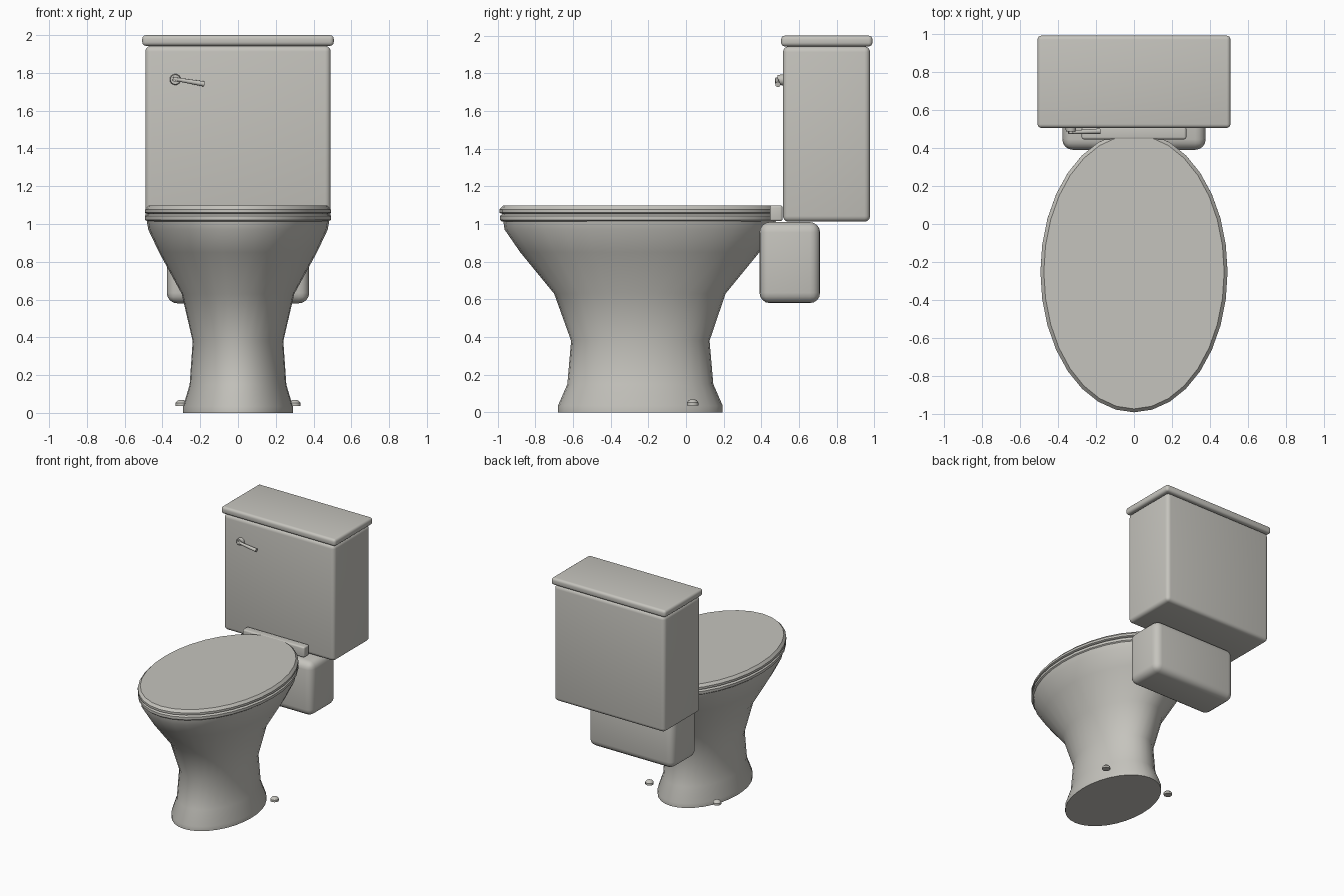
import bpy, bmesh, math
from mathutils import Vector

cube = bpy.data.objects.get("Cube")
if cube:
    bpy.data.objects.remove(cube, do_unlink=True)

COLOUR = (0.56, 0.55, 0.51, 1)
porcelain = bpy.data.materials.new("warm grey porcelain")
porcelain.use_nodes = True
porcelain.diffuse_color = COLOUR
porcelain.node_tree.nodes["Principled BSDF"].inputs["Base Color"].default_value = COLOUR


def finish(name, bm, angle=35):
    bmesh.ops.recalc_face_normals(bm, faces=bm.faces)
    mesh = bpy.data.meshes.new(name)
    bm.to_mesh(mesh)
    bm.free()
    mesh.materials.append(porcelain)
    ob = bpy.data.objects.new(name, mesh)
    bpy.context.collection.objects.link(ob)
    bpy.ops.object.select_all(action='DESELECT')
    ob.select_set(True)
    bpy.context.view_layer.objects.active = ob
    bpy.ops.object.shade_smooth_by_angle(angle=math.radians(angle))
    return ob


def rounded_box(name, low, high, radius):
    low, high = Vector(low), Vector(high)
    bm = bmesh.new()
    bmesh.ops.create_cube(bm, size=1)
    for v in bm.verts:
        v.co = (low + high) / 2 + v.co * (high - low)
    bmesh.ops.bevel(bm, geom=bm.edges[:], offset=radius, segments=4,
                    profile=0.5, affect='EDGES')
    return finish(name, bm)


def oval_loft(name, rings, sides=32, angle=35):
    """Each ring is (height, half width, front y, back y)."""
    bm = bmesh.new()
    loops = []
    for z, rx, front, back in rings:
        loop = []
        for i in range(sides):
            a = math.tau * i / sides
            loop.append(bm.verts.new((rx * math.sin(a),
                        (front + back) / 2 - (back - front) / 2 * math.cos(a), z)))
        loops.append(loop)
    for a, b in zip(loops, loops[1:]):
        for i in range(sides):
            j = (i + 1) % sides
            bm.faces.new((a[i], a[j], b[j], b[i]))
    bm.faces.new(loops[0])
    bm.faces.new(loops[-1])
    return finish(name, bm, angle)


def rod(name, start, end, r1, r2, sides=16):
    start, end = Vector(start), Vector(end)
    axis = end - start
    bm = bmesh.new()
    bmesh.ops.create_cone(bm, cap_ends=True, segments=sides, radius1=r1,
                          radius2=r2, depth=axis.length)
    bm.transform(axis.to_track_quat('Z', 'Y').to_matrix().to_4x4())
    bmesh.ops.translate(bm, verts=bm.verts, vec=(start + end) / 2)
    return finish(name, bm)


# Pedestal and bowl
oval_loft("bowl_and_pedestal", [
    (0, 0.29, -0.68, 0.195), (0.035, 0.29, -0.68, 0.195),
    (0.15, 0.256, -0.63, 0.145), (0.38, 0.24, -0.61, 0.125),
    (0.63, 0.298, -0.70, 0.21), (0.85, 0.418, -0.88, 0.39),
    (0.97, 0.475, -0.963, 0.465), (1.015, 0.483, -0.97, 0.475)], angle=50)

# Seat and closed lid
oval_loft("seat", [
    (1.012, 0.478, -0.975, 0.475), (1.022, 0.492, -0.988, 0.485),
    (1.043, 0.492, -0.988, 0.485), (1.053, 0.478, -0.975, 0.475)])
oval_loft("seat_lid", [
    (1.053, 0.478, -0.975, 0.475), (1.060, 0.492, -0.99, 0.485),
    (1.077, 0.492, -0.99, 0.485), (1.097, 0.474, -0.972, 0.467)])
rounded_box("hinge_bar", (-0.275, 0.445, 1.015), (0.275, 0.512, 1.099), 0.012)

# Tank, its lid and the support behind the bowl
rounded_box("tank_support", (-0.377, 0.39, 0.58), (0.377, 0.712, 1.01), 0.055)
rounded_box("tank", (-0.491, 0.515, 1.012), (0.491, 0.977, 1.943), 0.03)
rounded_box("tank_lid", (-0.507, 0.505, 1.943), (0.507, 0.99, 2.0), 0.02)

# Flush handle
rod("handle_knob", (-0.332, 0.52, 1.765), (-0.332, 0.487, 1.765), 0.03, 0.026)
rod("handle_hub", (-0.332, 0.49, 1.765), (-0.332, 0.475, 1.765), 0.014, 0.014)
rod("handle_lever", (-0.345, 0.482, 1.769), (-0.178, 0.488, 1.741), 0.009, 0.014)

# Floor bolt caps
for side, x in (("left", 0.3), ("right", -0.3)):
    oval = [(0.036, 0.031, 0.004, 0.066), (0.052, 0.031, 0.004, 0.066),
            (0.063, 0.022, 0.013, 0.057), (0.069, 0.010, 0.025, 0.045)]
    oval_loft(side + "_bolt_cap", oval, sides=12).location.x = x
